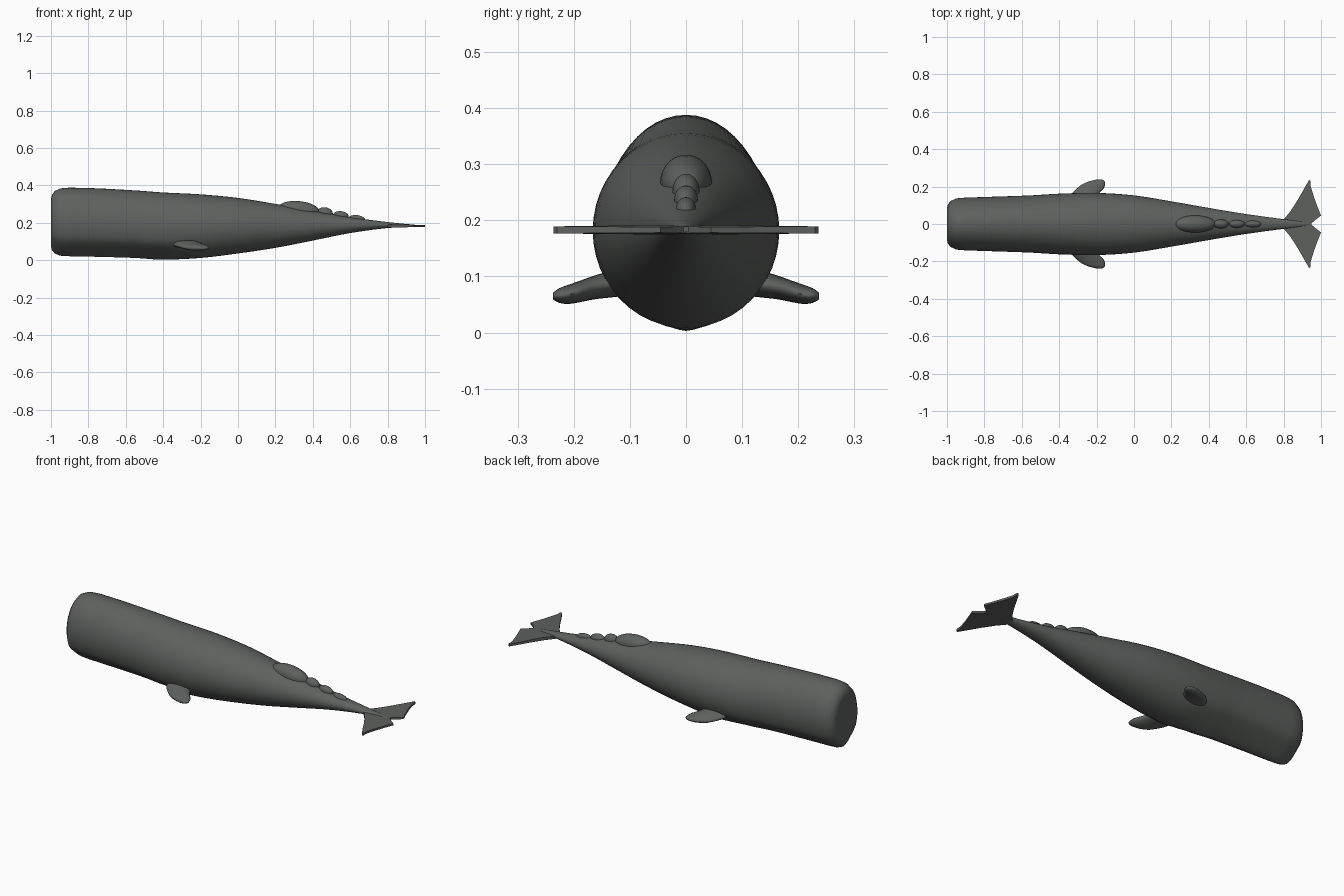
import bpy, bmesh, math
from mathutils import Vector

if "Cube" in bpy.data.objects:
    bpy.data.objects.remove(bpy.data.objects["Cube"])

skin = bpy.data.materials.new("slate grey skin")
skin.diffuse_color = (0.11, 0.12, 0.112, 1)
skin.use_nodes = True
skin.node_tree.nodes["Principled BSDF"].inputs["Base Color"].default_value = skin.diffuse_color


def finish(name, bm, angle=40):
    bmesh.ops.recalc_face_normals(bm, faces=bm.faces)
    mesh = bpy.data.meshes.new(name)
    bm.to_mesh(mesh)
    bm.free()
    mesh.materials.append(skin)
    ob = bpy.data.objects.new(name, mesh)
    bpy.context.collection.objects.link(ob)
    bpy.ops.object.select_all(action='DESELECT')
    ob.select_set(True)
    bpy.context.view_layer.objects.active = ob
    bpy.ops.object.shade_smooth_by_angle(angle=math.radians(angle))
    return ob


def loft(name, rings, angle=40):
    """Skin a list of closed rings and cap both ends."""
    bm = bmesh.new()
    vs = [[bm.verts.new(p) for p in r] for r in rings]
    n = len(rings[0])
    for a, b in zip(vs, vs[1:]):
        for i in range(n):
            j = (i + 1) % n
            bm.faces.new((a[i], a[j], b[j], b[i]))
    bm.faces.new(vs[0])
    bm.faces.new(vs[-1])
    return finish(name, bm, angle)


def smooth_stations(st, steps):
    """Catmull-Rom interpolation through the stations."""
    pts = [Vector(s) for s in st]
    out = []
    for i in range(len(pts) - 1):
        p0, p1 = pts[max(i - 1, 0)], pts[i]
        p2, p3 = pts[i + 1], pts[min(i + 2, len(pts) - 1)]
        for k in range(steps):
            t = k / steps
            out.append(0.5 * (2 * p1 + (p2 - p0) * t
                              + (2 * p0 - 5 * p1 + 4 * p2 - p3) * t * t
                              + (3 * p1 - p0 - 3 * p2 + p3) * t ** 3))
    out.append(pts[-1])
    return out


# Body: x, bottom z, top z, half width
nose = [(-1.0, 0.075, 0.325, 0.085), (-0.995, 0.055, 0.348, 0.105),
        (-0.98, 0.036, 0.37, 0.123), (-0.95, 0.024, 0.384, 0.137)]
trunk = [(-0.9, 0.021, 0.388, 0.141), (-0.75, 0.018, 0.384, 0.146),
         (-0.55, 0.012, 0.373, 0.153), (-0.4, 0.003, 0.362, 0.162),
         (-0.2, 0.012, 0.352, 0.166), (0.0, 0.036, 0.333, 0.153),
         (0.2, 0.066, 0.301, 0.121), (0.4, 0.105, 0.266, 0.086),
         (0.6, 0.145, 0.23, 0.053), (0.8, 0.172, 0.204, 0.026),
         (0.95, 0.179, 0.189, 0.008)]
rings = []
for st in nose + smooth_stations(trunk, 4):
    x, lo, hi, w = st
    mid, half = (lo + hi) / 2, (hi - lo) / 2
    # the jaw side of the head is wedge shaped, fading out behind the fins
    wedge = 0.65 * max(0, min(1, (-0.25 - x) / 0.15))
    ring = []
    for i in range(48):
        a = math.tau * i / 48
        y, z = w * math.cos(a), mid + half * math.sin(a)
        s = -math.sin(a)
        if s > 0.55:
            flat = w * math.sqrt(1 - 0.55 ** 2) * (1 - s) / 0.45
            y += (math.copysign(flat, y) - y) * wedge
        ring.append((x, y, z))
    rings.append(ring)
loft("body", rings)

# Pectoral fins: y, front x, back x, centre z, half thickness
fin = [(0.10, -0.36, -0.22, 0.09, 0.024), (0.14, -0.345, -0.20, 0.085, 0.023),
       (0.165, -0.33, -0.185, 0.08, 0.021), (0.19, -0.305, -0.162, 0.073, 0.019),
       (0.21, -0.28, -0.155, 0.068, 0.017), (0.226, -0.245, -0.155, 0.066, 0.013),
       (0.237, -0.205, -0.168, 0.065, 0.006)]
for side, name in ((-1, "right_fin"), (1, "left_fin")):
    rings = []
    for y, x0, x1, z, t in smooth_stations(fin, 3):
        rings.append([((x0 + x1) / 2 + (x1 - x0) / 2 * math.cos(math.tau * i / 20),
                       side * y, z + t * math.sin(math.tau * i / 20))
                      for i in range(20)])
    loft(name, rings, 60)

# Tail flukes: one thin plate, mirrored outline, thinning to the rear
half = [(0.80, 0.024), (0.835, 0.066), (0.875, 0.128), (0.91, 0.19),
        (0.937, 0.236), (0.944, 0.23), (0.945, 0.2), (0.962, 0.145),
        (0.982, 0.09), (1.0, 0.045), (0.97, 0.022)]
outline = half + [(0.945, 0)] + [(x, -y) for x, y in reversed(half)]
loft("tail_flukes", [[(x, y, 0.183 + s * (0.008 - 0.02 * max(0, x - 0.85)))
                      for x, y in outline] for s in (-1, 1)])

# Dorsal hump and the knuckles behind it: centre x, centre z, radii
ridge = [("dorsal_hump", 0.325, 0.268, 0.112, 0.046, 0.048),
         ("knuckle_1", 0.465, 0.252, 0.042, 0.024, 0.031),
         ("knuckle_2", 0.55, 0.237, 0.042, 0.021, 0.025),
         ("knuckle_3", 0.635, 0.22, 0.045, 0.018, 0.021)]
for name, x, z, rx, ry, rz in ridge:
    bm = bmesh.new()
    bmesh.ops.create_uvsphere(bm, u_segments=32, v_segments=16, radius=1)
    for v in bm.verts:
        c = v.co
        v.co = (x + rx * c.x, ry * c.y, z + rz * c.z - 0.08 * rx * c.x)
    finish(name, bm, 60)
